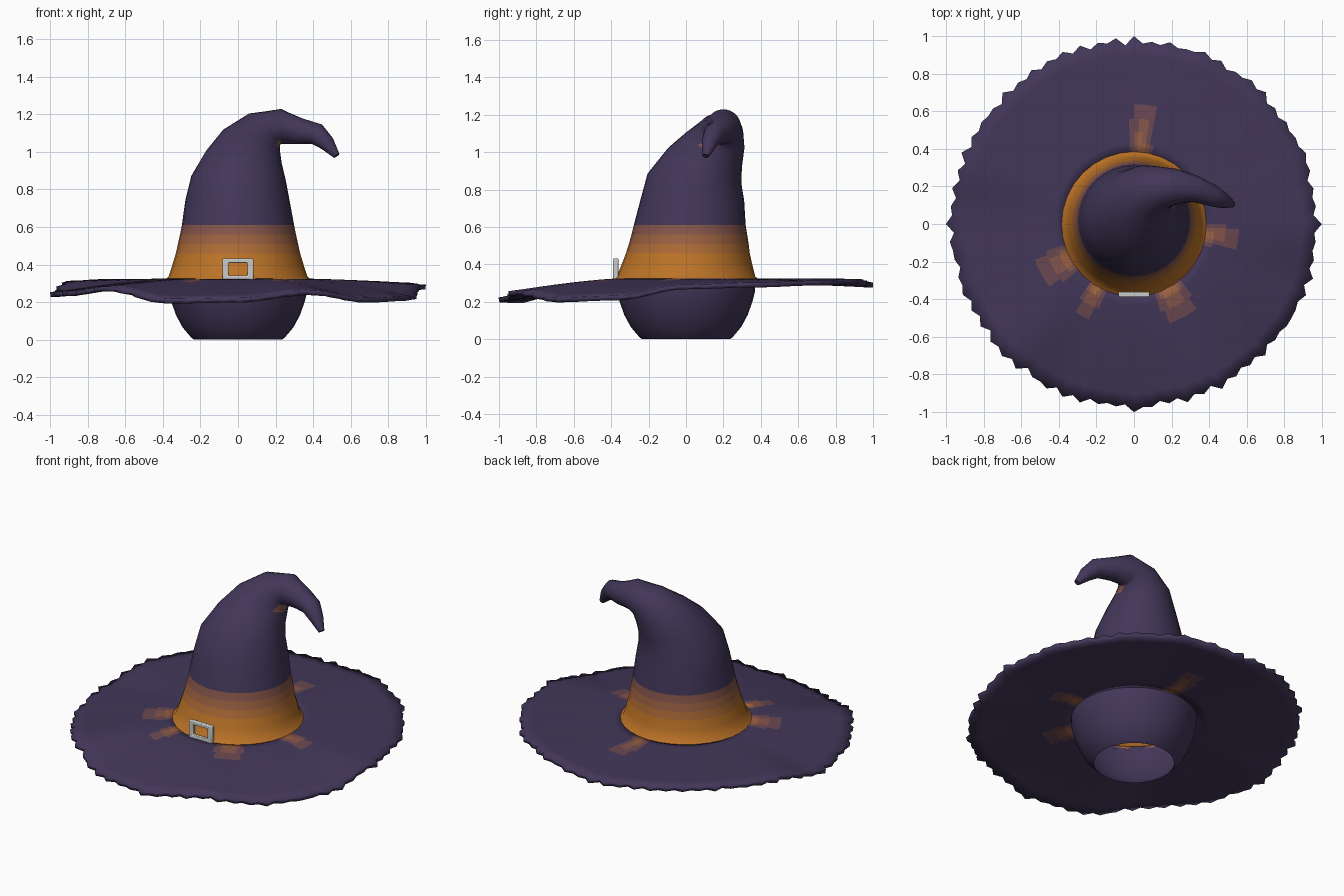
import bpy, bmesh, math, random
from mathutils import Vector

if "Cube" in bpy.data.objects:
    bpy.data.objects.remove(bpy.data.objects["Cube"])

random.seed(4)
PURPLE, ORANGE = (0.055, 0.038, 0.1), (0.5, 0.17, 0.02)
STEPS = 6

# Cloth shades running from purple (0) to orange (STEPS - 1)
shades = []
for i in range(STEPS):
    f = i / (STEPS - 1)
    m = bpy.data.materials.new(f"cloth_shade_{i}")
    m.diffuse_color = [a + (b - a) * f for a, b in zip(PURPLE, ORANGE)] + [1]
    m.use_nodes = True
    m.node_tree.nodes["Principled BSDF"].inputs["Base Color"].default_value = m.diffuse_color
    shades.append(m)


def shade(f):
    return round(max(0, min(1, f)) * (STEPS - 1))


def loft(name, rings, tint=lambda c: 0, cap=False):
    """Bridge closed rings of points; tint gives 0..1 orange per face centre."""
    bm = bmesh.new()
    rows = [[bm.verts.new(p) for p in ring] for ring in rings]
    for a, b in zip(rows, rows[1:]):
        n = len(a)
        for i in range(n):
            j = (i + 1) % n
            bm.faces.new((a[i], a[j], b[j], b[i]))
    if cap:
        bm.faces.new(rows[-1])
    for f in bm.faces:
        f.material_index = shade(tint(f.calc_center_median()))
    me = bpy.data.meshes.new(name)
    bm.to_mesh(me)
    bm.free()
    ob = bpy.data.objects.new(name, me)
    bpy.context.collection.objects.link(ob)
    return ob


def cloth(ob):
    for m in shades:
        ob.data.materials.append(m)
    return ob


def smooth(ob, angle):
    bpy.ops.object.select_all(action='DESELECT')
    ob.select_set(True)
    bpy.context.view_layer.objects.active = ob
    bpy.ops.object.shade_smooth_by_angle(angle=math.radians(angle))


def circle(c, r, normal=(0, 0, 1), n=32):
    q = Vector((0, 0, 1)).rotation_difference(Vector(normal).normalized())
    return [Vector(c) + q @ Vector((r * math.cos(t), r * math.sin(t), 0))
            for t in (2 * math.pi * i / n for i in range(n))]


# Crown: rings along a path that bends back and hooks over to the right
up = (0, 0, 1)
path = [
    ((0, 0, .315), .40, up), ((0, 0, .335), .37, up), ((0, .005, .40), .349, up),
    ((0, .01, .46), .331, up), ((0, .015, .51), .32, up), ((0, .018, .56), .309, up),
    ((0, .02, .61), .299, up), ((-.003, .033, .74), .278, up),
    ((.003, .045, .86), .252, (.05, .1, 1)), ((.03, .10, .97), .205, (.15, .25, 1)),
    ((.07, .155, 1.06), .162, (.35, .25, 1)), ((.14, .19, 1.12), .118, (.8, .2, .8)),
    ((.23, .2, 1.135), .094, (1, 0, 0)), ((.33, .185, 1.11), .07, (1, -.25, -.2)),
    ((.42, .15, 1.095), .058, (.8, -.35, -.4)), ((.475, .125, 1.045), .042, (.65, -.3, -.7)),
    ((.525, .105, .98), .018, (.6, -.25, -.8)),
]


def crown_tint(c):
    if (c - Vector((.235, .13, 1.02))).length < .045:
        return .5
    return (.64 - c.z) / .18


crown = cloth(loft("crown", [circle(*p) for p in path], crown_tint, cap=True))
smooth(crown, 60)

# Brim: wavy disc with a ragged edge; edge heights every 22.5 degrees from +x
EDGE = [.28, .29, .30, .31, .29, .31, .31, .30, .24, .245, .27, .205, .21, .25, .21, .22]
N = 128


def edge_z(u):
    k = u * len(EDGE)
    i, f = int(k), k - int(k)
    f = (1 - math.cos(math.pi * f)) / 2
    return EDGE[i % 16] * (1 - f) + EDGE[(i + 1) % 16] * f


rim = [1.0 if i % 32 == 0 else
       random.uniform(.97, .995) if i % 2 == 0 else random.uniform(.95, .975)
       for i in range(N)]
rings = []
for t in (0, .1, .2, .32, .45, .6, .75, .88, 1):
    ring = []
    for i in range(N):
        a = 2 * math.pi * i / N
        outer = .965 + (rim[i] - .965) * t ** 6
        r = .37 + (outer - .37) * t
        z = .312 + (edge_z(i / N) - .312) * t ** 1.4
        ring.append((r * math.cos(a), r * math.sin(a), z))
    rings.append(ring)

# Orange flares bleeding onto the brim: angle, half width, reach
FLARES = [(85, 9, .72), (208, 13, .62), (240, 9, .58), (298, 14, .62), (352, 9, .6)]


def brim_tint(c):
    a, r = math.degrees(math.atan2(c.y, c.x)) % 360, math.hypot(c.x, c.y)
    best = 0
    for ang, half, reach in FLARES:
        d = abs((a - ang + 180) % 360 - 180)
        best = max(best, .75 * (1 - d / half) * (reach - r) / (reach - .4))if d < half and r < reach else best
    return best


brim = cloth(loft("brim", rings, brim_tint))
mod = brim.modifiers.new("thickness", 'SOLIDIFY')
mod.thickness, mod.offset = .026, 0
smooth(brim, 50)

# Head opening: open bowl hanging under the brim
bowl_profile = [(.235, 0), (.25, .012), (.295, .065), (.33, .13), (.355, .2), (.37, .26), (.37, .31)]
bowl = cloth(loft("head_opening", [circle((0, 0, z), r) for r, z in bowl_profile]))
smooth(bowl, 60)


# Buckle: bevelled rectangular frame on the front of the band
def frame(w, h, y):
    return [(-w, y, .375 - h), (w, y, .375 - h), (w, y, .375 + h), (-w, y, .375 + h)]


front, back = -.39, -.362
buckle = loft("buckle", [frame(.083, .057, back), frame(.083, .057, front),
                         frame(.05, .034, front), frame(.05, .034, back),
                         frame(.083, .057, back)])
bm = bmesh.new()
bm.from_mesh(buckle.data)
bmesh.ops.remove_doubles(bm, verts=bm.verts, dist=1e-4)
bmesh.ops.recalc_face_normals(bm, faces=bm.faces)
bm.to_mesh(buckle.data)
bm.free()
bev = buckle.modifiers.new("soft_edges", 'BEVEL')
bev.width, bev.segments = .006, 2
smooth(buckle, 40)
